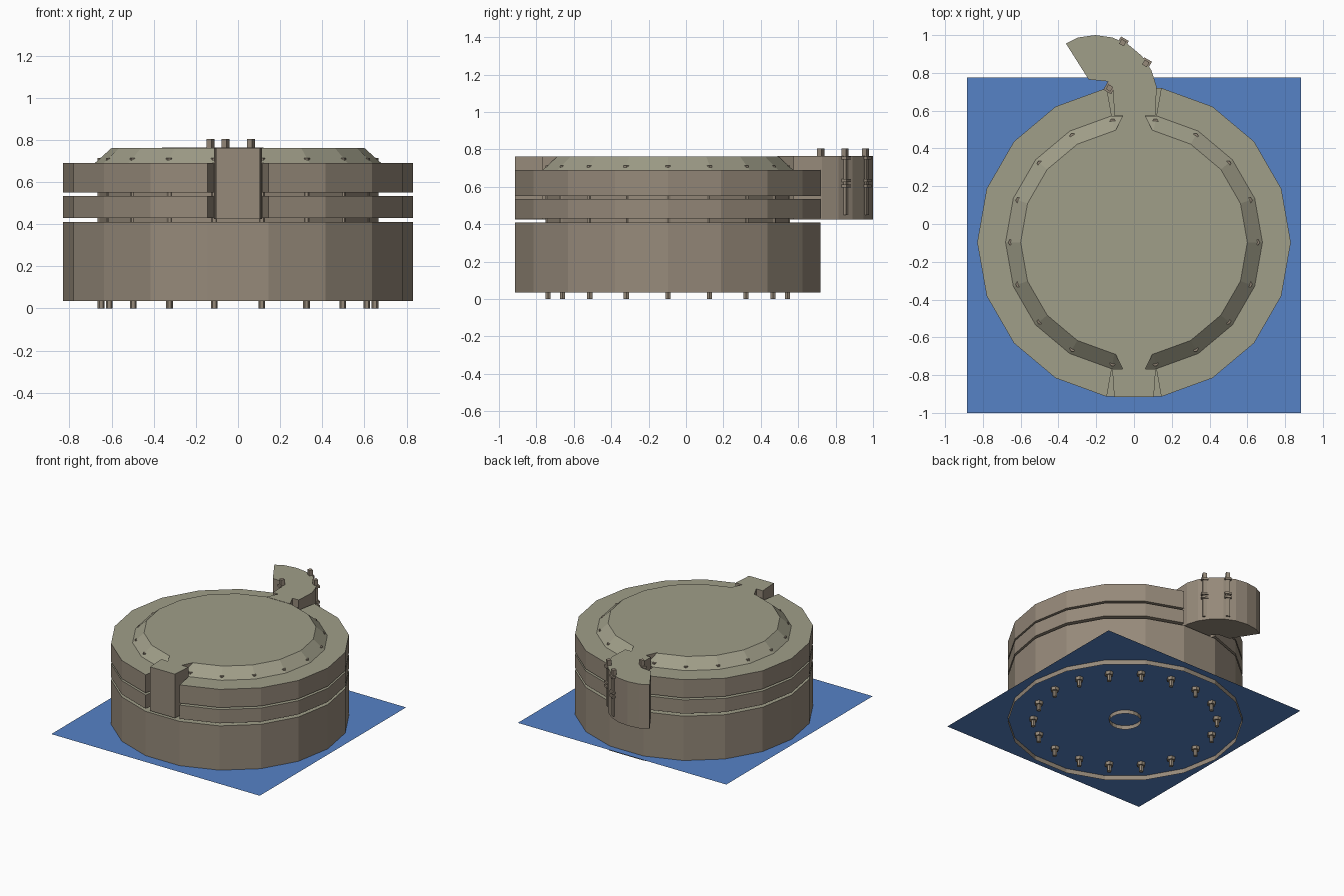
import bpy, bmesh
from math import cos, sin, radians

if "Cube" in bpy.data.objects:
    bpy.data.objects.remove(bpy.data.objects["Cube"])

CY = -0.097  # y of the drum axis


def material(name, rgb):
    m = bpy.data.materials.new(name)
    m.use_nodes = True
    m.diffuse_color = (*rgb, 1)
    m.node_tree.nodes["Principled BSDF"].inputs["Base Color"].default_value = (*rgb, 1)
    return m


brown = material("brown_grey", (0.305, 0.254, 0.195))
olive = material("olive_grey", (0.352, 0.342, 0.25))
blue = material("blue", (0.093, 0.224, 0.565))


def finish(name, bm, mats):
    # upward faces take the second material, all others the first
    bmesh.ops.recalc_face_normals(bm, faces=bm.faces)
    for f in bm.faces:
        f.material_index = int(len(mats) > 1 and f.normal.z > 0.3)
    me = bpy.data.meshes.new(name)
    bm.to_mesh(me)
    bm.free()
    for m in mats:
        me.materials.append(m)
    ob = bpy.data.objects.new(name, me)
    bpy.context.collection.objects.link(ob)
    return ob


def add_prism(bm, low, z0, z1, high=None, bottom=True, top=True):
    high = high or low
    a = [bm.verts.new((x, y, z0)) for x, y in low]
    b = [bm.verts.new((x, y, z1)) for x, y in high]
    n = len(a)
    for i in range(n):
        j = (i + 1) % n
        bm.faces.new((a[i], a[j], b[j], b[i]))
    if bottom:
        bm.faces.new(a[::-1])
    if top:
        bm.faces.new(b)


def prism(name, low, z0, z1, mats=(brown, olive), **kw):
    bm = bmesh.new()
    add_prism(bm, low, z0, z1, **kw)
    return finish(name, bm, mats)


def arc(r, angles, cx=0, cy=CY):
    return [(cx + r * cos(radians(a)), cy + r * sin(radians(a))) for a in angles]


full = range(0, 360, 20)

# Ground sheet
bm = bmesh.new()
bm.faces.new([bm.verts.new((x, y, 0.07)) for x, y in
              ((-0.885, -1), (0.885, -1), (0.885, 0.775), (-0.885, 0.775))])
finish("base_sheet", bm, [blue])

# Hollow lower drum, central tube and core
prism("lower_drum", arc(0.83, full), 0.035, 0.41, bottom=False)
prism("centre_tube", arc(0.113, full), 0.04, 0.40, bottom=False, top=False)
prism("core", arc(0.66, full), 0.405, 0.69)

# Two split rings, each of two half pieces with slots front and back
for level, z0, z1 in (("lower", 0.43, 0.535), ("upper", 0.55, 0.69)):
    for side, start in (("left", -80), ("right", 100)):
        sweep = range(start, start + 161, 20)
        prism(f"{level}_ring_{side}", arc(0.83, sweep) + arc(0.66, sweep)[::-1], z0, z1)

# Bevelled lid
prism("lid", arc(0.68, full), 0.69, 0.762, high=arc(0.6, full))

# Front lug
half = [(0.105, -0.915), (0.115, -0.767), (0.06, -0.767), (0.1, -0.685)]
prism("front_lug", half + [(-x, y) for x, y in half[::-1]], 0.425, 0.762)

# Back hook arm
hook = [(-0.1, 0.49), (0.1, 0.49), (0.06, 0.575), (0.113, 0.575)]
hook += arc(0.33, range(10, 121, 16), cx=-0.205, cy=0.67)
hook += [(-0.36, 0.955), (-0.24, 0.765), (-0.14, 0.755), (-0.11, 0.72),
         (-0.105, 0.575), (-0.06, 0.575)]
prism("back_hook", hook, 0.425, 0.764)

# Ring of through bolts with nuts on the underside
bm = bmesh.new()
hexagon = range(0, 360, 60)
for x, y in arc(0.65, full):
    add_prism(bm, arc(0.016, hexagon, x, y), 0, 0.714)
    add_prism(bm, arc(0.03, hexagon, x, y), 0.045, 0.08)
finish("ring_bolts", bm, [brown])

# Square pins with clamps on the hook
bm = bmesh.new()
for x, y in ((-0.13, 0.72), (-0.06, 0.96), (0.062, 0.85)):
    square = range(15, 360, 90)
    add_prism(bm, arc(0.02, square, x, y), 0.45, 0.805)
    for z in (0.595, 0.625, 0.745):
        add_prism(bm, arc(0.034, square, x, y), z, z + 0.016)
finish("hook_pins", bm, [brown])
